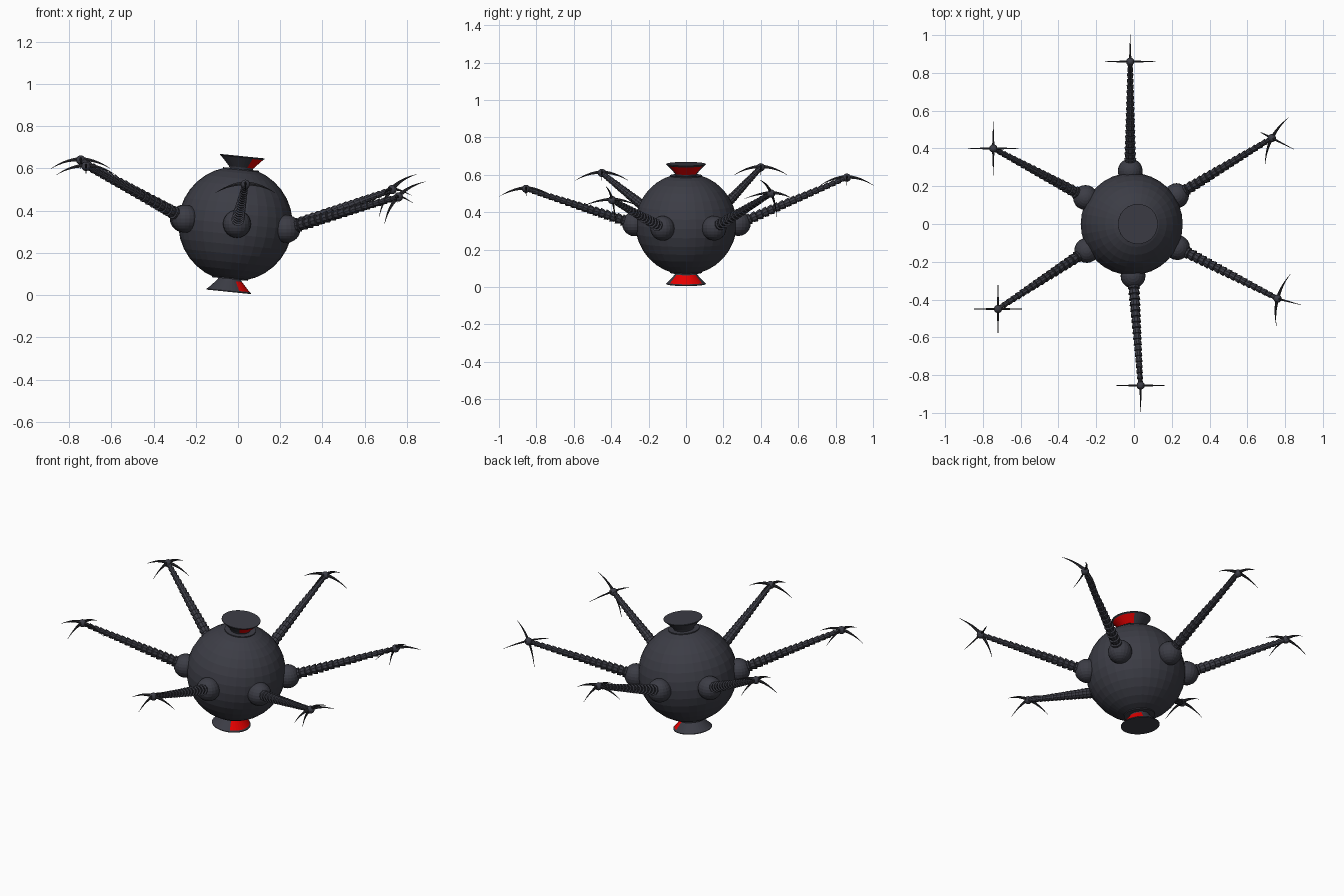
import bpy, bmesh, math
from mathutils import Vector, Matrix

if "Cube" in bpy.data.objects:
    bpy.data.objects.remove(bpy.data.objects["Cube"])


def material(name, rgb):
    m = bpy.data.materials.new(name)
    m.diffuse_color = (*rgb, 1)
    m.use_nodes = True
    m.node_tree.nodes["Principled BSDF"].inputs["Base Color"].default_value = m.diffuse_color
    return m


BODY = material("dark slate", (0.045, 0.046, 0.06))
CLAW = material("near black", (0.025, 0.025, 0.03))
RED = material("red lens", (0.8, 0.0, 0.0))


def finish(bm, name, mats, matrix=Matrix(), smooth=False):
    bmesh.ops.remove_doubles(bm, verts=bm.verts, dist=1e-5)
    bmesh.ops.recalc_face_normals(bm, faces=bm.faces)
    bm.transform(matrix)
    if matrix.determinant() < 0:
        bmesh.ops.reverse_faces(bm, faces=bm.faces)
    for f in bm.faces:
        f.smooth = smooth
    me = bpy.data.meshes.new(name)
    bm.to_mesh(me)
    bm.free()
    for m in mats:
        me.materials.append(m)
    ob = bpy.data.objects.new(name, me)
    bpy.context.collection.objects.link(ob)
    return ob


def lathe(bm, profile, sides):
    """Revolve (radius, height) points around local z."""
    rings = []
    for r, h in profile:
        rings.append([bm.verts.new((r * math.cos(a), r * math.sin(a), h))
                      for a in (2 * math.pi * i / sides for i in range(sides))])
    for a, b in zip(rings, rings[1:]):
        for i in range(sides):
            j = (i + 1) % sides
            bm.faces.new((a[i], a[j], b[j], b[i]))
    bm.faces.new(rings[0][::-1])
    bm.faces.new(rings[-1])


# Whole body leans slightly towards +x
CENTRE = Vector((-0.012, 0.0, 0.337))
BODY_M = Matrix.Translation(CENTRE) @ Matrix.Rotation(math.radians(5.8), 4, 'Y')

# Faceted round body with flattened poles
R = 0.271
bm = bmesh.new()
n = 16
lathe(bm, [(R * math.sin(a), -R * math.cos(a))
           for a in (math.radians(16 + 148 * i / (n - 2)) for i in range(n - 1))], 32)
finish(bm, "round_body", [BODY], BODY_M)

# Sensor heads above and below: collar, neck, flared cup with a red sector facing +x
for name, sz in (("top_sensor", 1), ("bottom_sensor", -1)):
    bm = bmesh.new()
    lathe(bm, [(0.085, 0.235), (0.085, 0.262), (0.055, 0.262), (0.058, 0.270),
               (0.099, 0.314), (0.106, 0.319), (0.106, 0.323)], 36)
    for f in bm.faces:
        c = f.calc_center_median()
        if 0.28 < c.z < 0.30 and len(f.verts) == 4 and abs(math.atan2(c.y, c.x)) < math.radians(56):
            f.material_index = 1
    finish(bm, name, [BODY, RED], BODY_M @ Matrix.Diagonal((1, 1, sz, 1)))


def prong(bm, angle):
    """Tapered blade that curves out and down."""
    rot = Matrix.Rotation(angle, 3, 'Z')
    rings, steps = [], 7
    for k in range(steps + 1):
        t = k / steps
        w, h = 0.006 * (1 - t) + 0.0007, 0.011 * (1 - t) + 0.0007
        p = Vector((0.142 * t, 0, -0.045 * t * t))
        rings.append([bm.verts.new(rot @ (p + Vector((0, w * math.cos(a), h * math.sin(a)))))
                      for a in (math.pi * i / 3 for i in range(6))])
    for a, b in zip(rings, rings[1:]):
        for i in range(6):
            j = (i + 1) % 6
            bm.faces.new((a[i], a[j], b[j], b[i]))
    bm.faces.new(rings[0][::-1])
    bm.faces.new(rings[-1])


# Arms: shoulder ball position (x, y), tip, claw lean and claw yaw in degrees
ARMS = [
    ("back", (-0.02, 0.28), (-0.02, 0.86, 0.585), 0, 0),
    ("back_right", (0.225, 0.15), (0.73, 0.455, 0.50), -45, -27),
    ("front_right", (0.23, -0.125), (0.76, -0.395, 0.465), -45, -15),
    ("front", (-0.005, -0.275), (0.035, -0.855, 0.525), 0, 0),
    ("front_left", (-0.25, -0.14), (-0.72, -0.45, 0.61), 0, 0),
    ("back_left", (-0.257, 0.14), (-0.745, 0.40, 0.64), 0, 0),
]
SEGMENTS = 18
for name, (bx, by), tip, lean, yaw in ARMS:
    base = Vector((bx, by, CENTRE.z - 0.1 * bx))
    tip = Vector(tip)
    axis = tip - base
    aim = Matrix.Translation(base) @ axis.to_track_quat('Z', 'Y').to_matrix().to_4x4()

    # Shoulder ball
    bm = bmesh.new()
    bmesh.ops.create_uvsphere(bm, u_segments=20, v_segments=12, radius=0.066)
    finish(bm, name + "_shoulder", [BODY], Matrix.Translation(base))

    # Ribbed arm of stacked flared cups, thinner towards the tip
    bm = bmesh.new()
    start, length = 0.045, axis.length - 0.045
    prof = []
    for k in range(SEGMENTS):
        r = 0.032 - 0.017 * k / (SEGMENTS - 1)
        z = start + length * k / SEGMENTS
        d = length / SEGMENTS
        prof += [(r * 0.72, z), (r * 0.85, z + d * 0.15), (r, z + d * 0.8), (r * 0.7, z + d * 0.85)]
    prof.append((0.01, axis.length))
    lathe(bm, prof, 10)
    finish(bm, name + "_arm", [BODY], aim)

    # Wrist ball
    bm = bmesh.new()
    bmesh.ops.create_uvsphere(bm, u_segments=12, v_segments=8, radius=0.022)
    finish(bm, name + "_wrist", [BODY], Matrix.Translation(tip))

    # Four-pronged claw
    bm = bmesh.new()
    for q in range(4):
        prong(bm, q * math.pi / 2)
    finish(bm, name + "_claw", [CLAW],
           Matrix.Translation(tip + Vector((0, 0, 0.004)))
           @ Matrix.Rotation(math.radians(yaw), 4, 'Z')
           @ Matrix.Rotation(math.radians(lean), 4, 'Y'))
